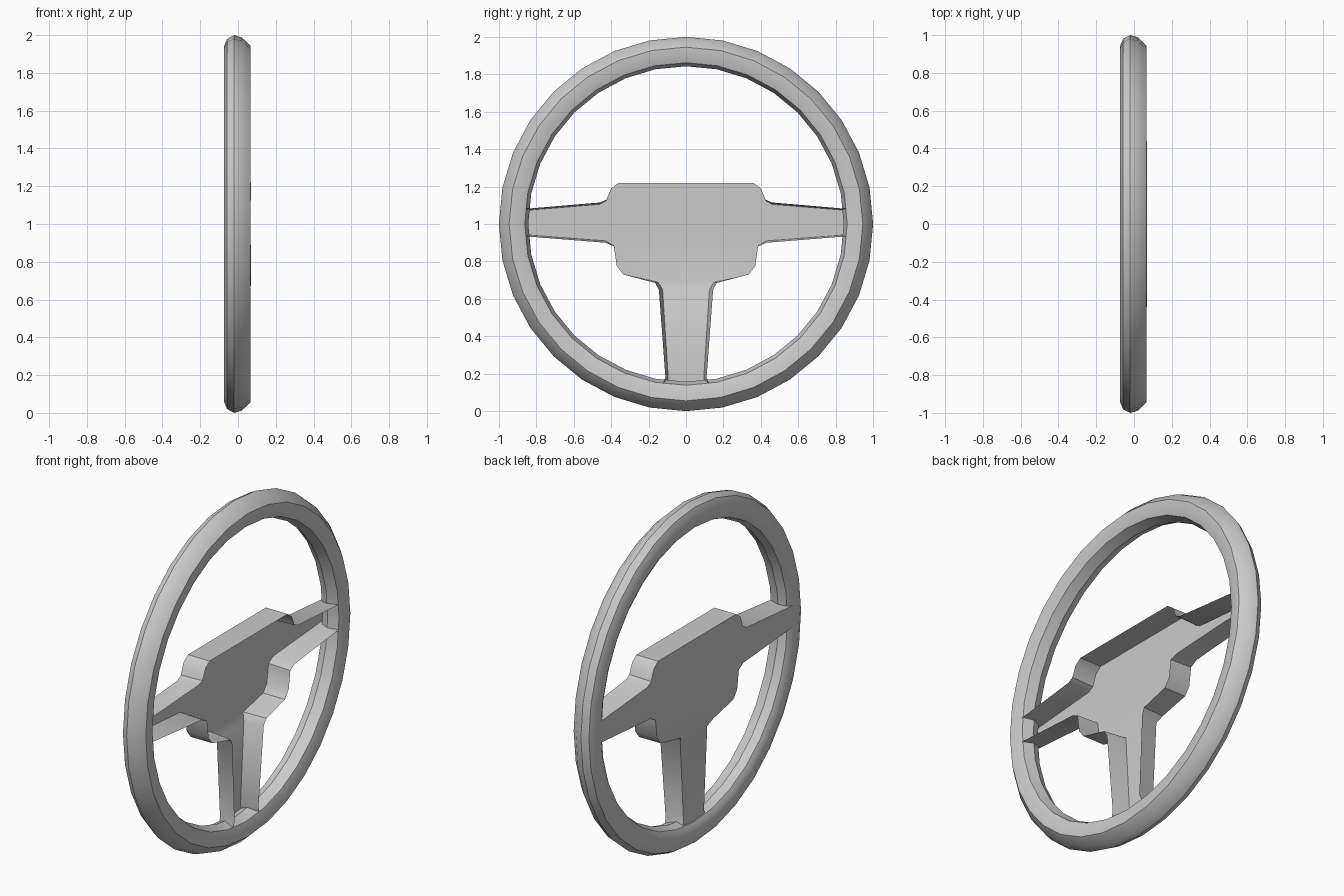
import bpy, bmesh, math

if "Cube" in bpy.data.objects:
    bpy.data.objects.remove(bpy.data.objects["Cube"])


def finish(bm, name, angle):
    mesh = bpy.data.meshes.new(name)
    bm.to_mesh(mesh)
    bm.free()
    ob = bpy.data.objects.new(name, mesh)
    bpy.context.collection.objects.link(ob)
    bpy.ops.object.select_all(action='DESELECT')
    ob.select_set(True)
    bpy.context.view_layer.objects.active = ob
    bpy.ops.object.shade_smooth_by_angle(angle=math.radians(angle))
    return ob


# Rim: closed (x, radius) cross-section revolved in 32 steps about the x axis
profile = [(0.065, 0.945), (0.02, 0.988), (-0.02, 1.0), (-0.058, 0.98),
           (-0.075, 0.94), (-0.072, 0.89), (-0.055, 0.86), (-0.01, 0.843),
           (0.05, 0.862), (0.062, 0.90)]
STEPS = 32
bm = bmesh.new()
rings = []
for i in range(STEPS):
    a = 2 * math.pi * i / STEPS
    rings.append([bm.verts.new((x, r * math.sin(a), 1 + r * math.cos(a)))
                  for x, r in profile])
n = len(profile)
for i in range(STEPS):
    a, b = rings[i], rings[(i + 1) % STEPS]
    for j in range(n):
        k = (j + 1) % n
        bm.faces.new((a[j], b[j], b[k], a[k]))
bmesh.ops.recalc_face_normals(bm, faces=bm.faces)
finish(bm, "rim", 38)

# Hub and spokes: shell with a back plate and side walls, open at the front.
# Right half of the outline: front y, z, x, then back y, z, x
H, B, S = 0.069, -0.072, -0.05
outline = [
    (0.36, 1.22, H, 0.36, 1.22, B),
    (0.40, 1.19, H, 0.40, 1.19, B),
    (0.425, 1.13, H, 0.425, 1.125, B),
    (0.46, 1.115, 0.065, 0.46, 1.105, B),
    (0.87, 1.08, 0.052, 0.89, 1.07, B),
    (0.87, 0.935, 0.052, 0.89, 0.945, B),
    (0.43, 0.90, 0.065, 0.43, 0.91, B),
    (0.385, 0.88, H, 0.385, 0.885, B),
    (0.37, 0.775, H, 0.37, 0.775, B),
    (0.335, 0.73, H, 0.335, 0.73, B),
    (0.165, 0.685, H, 0.15, 0.69, B),
    (0.145, 0.65, 0.065, 0.125, 0.65, S),
    (0.11, 0.18, 0.055, 0.095, 0.18, S),
    (0.125, 0.14, 0.05, 0.10, 0.14, S),
]
bm = bmesh.new()
front, back = {}, {}
for s in (1, -1):
    front[s] = [bm.verts.new((p[2], s * p[0], p[1])) for p in outline]
    back[s] = [bm.verts.new((p[5], s * p[3], p[4])) for p in outline]

# Side walls, left open where the side spokes enter the rim
for s in (1, -1):
    for i in range(len(outline) - 1):
        if i != 4:
            q = (front[s][i], front[s][i + 1], back[s][i + 1], back[s][i])
            bm.faces.new(q if s > 0 else q[::-1])
bm.faces.new((front[-1][0], front[1][0], back[1][0], back[-1][0]))

# Back plate, then the stepped plate of the lower spoke
bm.faces.new(back[1][:11] + back[-1][:11][::-1])
for i in range(10, len(outline) - 1):
    bm.faces.new((back[1][i], back[1][i + 1], back[-1][i + 1], back[-1][i]))
bmesh.ops.recalc_face_normals(bm, faces=bm.faces)
finish(bm, "hub_and_spokes", 35)
